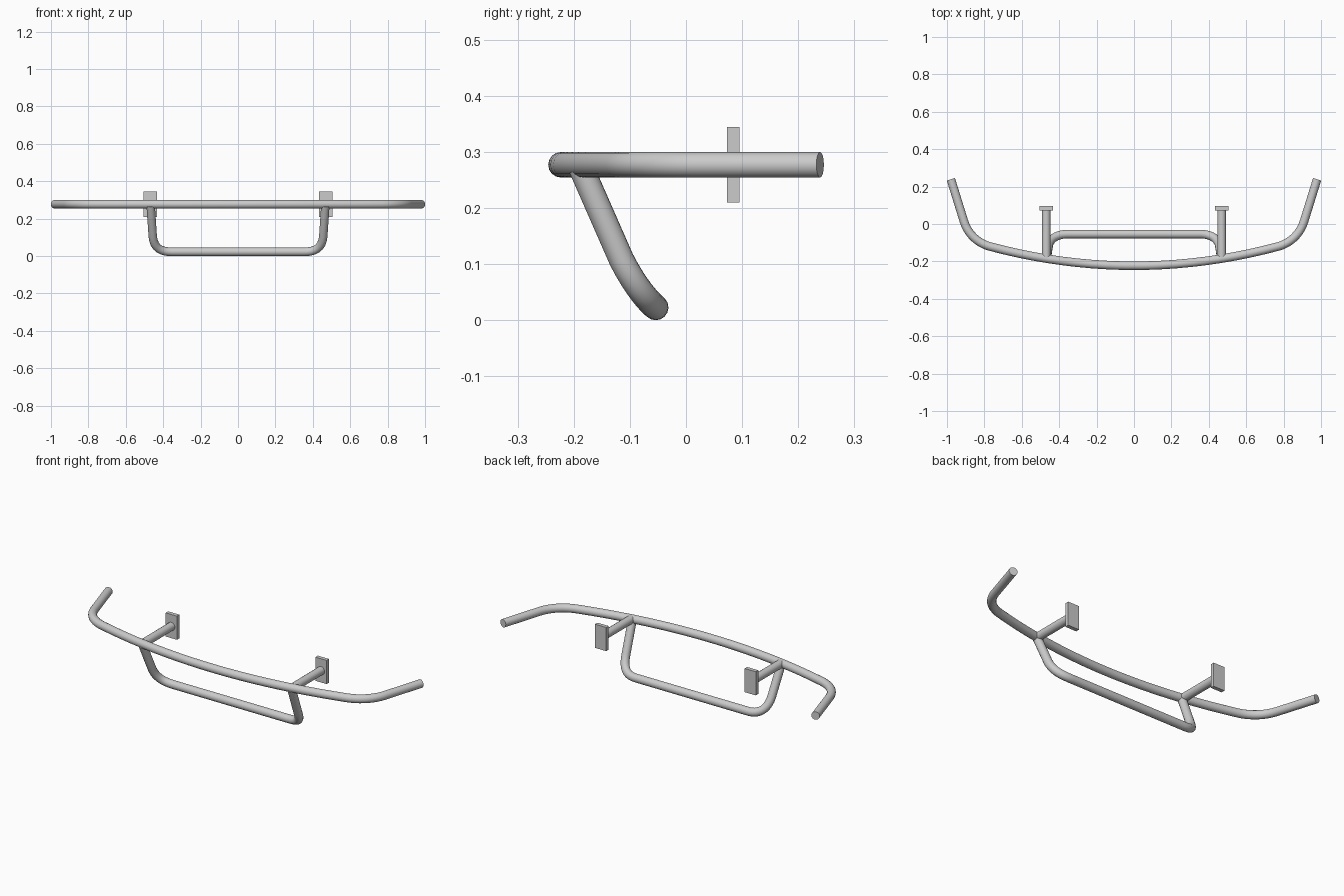
import bpy
from mathutils import Vector

if "Cube" in bpy.data.objects:
    bpy.data.objects.remove(bpy.data.objects["Cube"])

R = 0.0228   # tube radius
ZB = 0.277   # height of the main bar


def bezier(p0, p1, p2, p3, n=10):
    p0, p1, p2, p3 = map(Vector, (p0, p1, p2, p3))
    pts = []
    for i in range(n + 1):
        t = i / n
        s = 1 - t
        pts.append(p0 * s**3 + p1 * 3 * s * s * t + p2 * 3 * s * t * t + p3 * t**3)
    return pts


def mirrored(half):
    """Complete a path whose points run from the +x end towards x = 0."""
    return half + [Vector((-p.x, p.y, p.z)) for p in reversed(half)]


def tube(name, pts, radius=R):
    cu = bpy.data.curves.new(name, 'CURVE')
    cu.dimensions = '3D'
    cu.bevel_depth = radius
    cu.bevel_resolution = 6
    cu.use_fill_caps = True
    sp = cu.splines.new('POLY')
    sp.points.add(len(pts) - 1)
    for q, p in zip(sp.points, pts):
        q.co = (*p, 1)
    ob = bpy.data.objects.new(name, cu)
    bpy.context.collection.objects.link(ob)
    bpy.ops.object.select_all(action='DESELECT')
    ob.select_set(True)
    bpy.context.view_layer.objects.active = ob
    bpy.ops.object.convert(target='MESH')
    bpy.ops.object.shade_smooth_by_angle()
    return bpy.context.object


# main bar: shallow bow with ends swept backwards
def bow(x):
    return Vector((x, -0.223 + 0.173 * x * x, ZB))


end = Vector((0.979, 0.239, ZB))
corner = Vector((0.877, -0.090, ZB))
a = corner + (end - corner).normalized() * 0.11
b = bow(0.77)
bend = bezier(a, a.lerp(corner, 0.64), b.lerp(corner, 0.64), b)
arc = [bow(0.77 * (1 - i / 10)) for i in range(1, 10)]
half = [end] + bend + arc + [bow(0.04)]
tube("main_bar", mirrored(half))

# lower hoop: slanted legs joined by a straight bottom rail
leg_top = Vector((0.467, -0.187, ZB - 0.005))
hoop = [leg_top] + bezier((0.456, -0.115, 0.108), (0.451, -0.083, 0.045),
                          (0.415, -0.054, R), (0.355, -0.054, R))
tube("lower_hoop", mirrored(hoop))

# mounting arms and plates
for side, s in (("right", 1), ("left", -1)):
    x = s * 0.469
    tube(f"mount_arm_{side}", [Vector((x, -0.178, ZB)), Vector((x, 0.08, ZB))])
    bpy.ops.mesh.primitive_cube_add(size=1, location=(x, 0.084, ZB))
    plate = bpy.context.object
    plate.name = f"mount_plate_{side}"
    plate.scale = (0.07, 0.022, 0.134)
    bpy.ops.object.transform_apply(location=False, rotation=False, scale=True)
